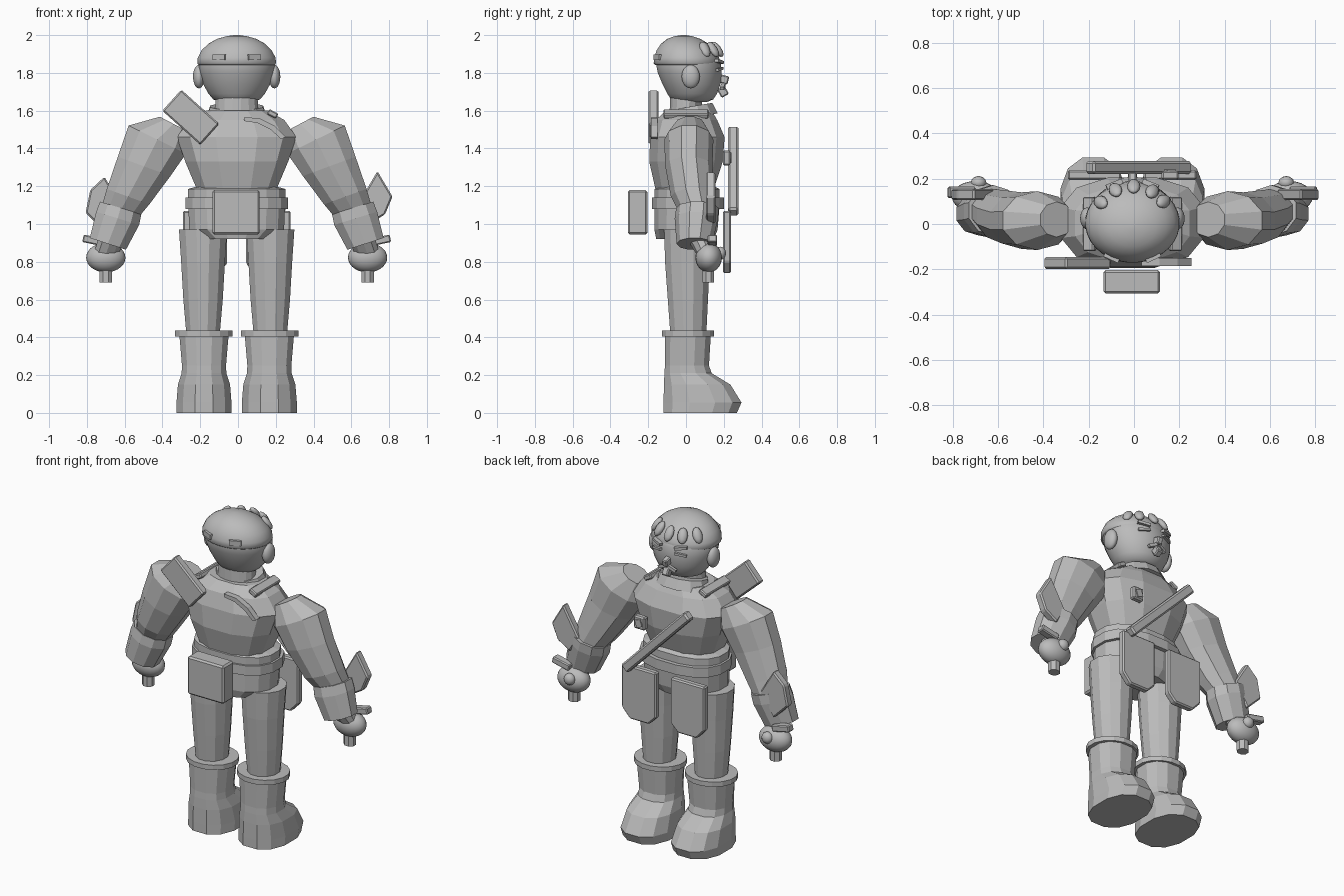
import bpy, bmesh, math
from mathutils import Vector, Matrix

X0 = -0.007  # symmetry plane of the figure
grey = bpy.data.materials.new("plain_grey")
grey.diffuse_color = (0.5, 0.5, 0.5, 1)


def finish(name, bm, smooth=False, bevel=0):
    bmesh.ops.recalc_face_normals(bm, faces=bm.faces)
    me = bpy.data.meshes.new(name)
    bm.to_mesh(me)
    bm.free()
    me.materials.append(grey)
    for p in me.polygons:
        p.use_smooth = smooth
    ob = bpy.data.objects.new(name, me)
    bpy.context.collection.objects.link(ob)
    if bevel:
        m = ob.modifiers.new("bevel", "BEVEL")
        m.width, m.segments = bevel, 1
    return ob


def loft(name, rings, n=12, s=1, power=1.0, smooth=False):
    """Skin rings of (x, y, z, half width, half depth, tilt in degrees)."""
    bm = bmesh.new()
    loops = []
    for cx, cy, cz, ra, rb, tilt in rings:
        t, loop = math.radians(tilt), []
        for i in range(n):
            w = 2 * math.pi * (i + 0.5) / n
            c, d = math.cos(w), math.sin(w)
            c = math.copysign(abs(c) ** power, c) * ra
            d = math.copysign(abs(d) ** power, d) * rb
            loop.append(bm.verts.new((X0 + s * (cx + c * math.cos(t)), cy + d, cz + c * math.sin(t))))
        loops.append(loop)
    for a, b in zip(loops, loops[1:]):
        for i in range(n):
            bm.faces.new((a[i], a[(i + 1) % n], b[(i + 1) % n], b[i]))
    bm.faces.new(loops[0])
    bm.faces.new(loops[-1])
    return finish(name, bm, smooth)


def column(name, rows, x=0, s=1, **kw):
    """Upright loft from rows of (z, half width, back y, front y)."""
    return loft(name, [(x, (a + b) / 2, z, r, (b - a) / 2, 0) for z, r, a, b in rows], s=s, **kw)


def box(name, loc, size, rot=(0, 0, 0), bevel=0):
    bm = bmesh.new()
    bmesh.ops.create_cube(bm, size=1, matrix=Matrix.Diagonal((*size, 1)))
    ob = finish(name, bm, bevel=bevel)
    ob.location, ob.rotation_euler = loc, [math.radians(r) for r in rot]
    return ob


def ball(name, loc, radii, rot=(0, 0, 0), u=24, v=14):
    bm = bmesh.new()
    bmesh.ops.create_uvsphere(bm, u_segments=u, v_segments=v, radius=1, matrix=Matrix.Diagonal((*radii, 1)))
    ob = finish(name, bm, smooth=True)
    ob.location, ob.rotation_euler = loc, [math.radians(r) for r in rot]
    return ob


def plate(name, pts, y0, y1, s=1, bevel=0.008):
    """Flat outline in x and z, thickened from y0 to y1."""
    bm = bmesh.new()
    f = bm.faces.new([bm.verts.new((X0 + s * x, y0, z)) for x, z in pts])
    new = bmesh.ops.extrude_face_region(bm, geom=[f])["geom"]
    bmesh.ops.translate(bm, vec=(0, y1 - y0, 0), verts=[g for g in new if isinstance(g, bmesh.types.BMVert)])
    return finish(name, bm, bevel=bevel)


# Head with a slightly overhanging cap
column("face", [(1.645, 0.09, -0.06, 0.11), (1.66, 0.125, -0.08, 0.145), (1.69, 0.15, -0.10, 0.165),
                (1.74, 0.178, -0.125, 0.183), (1.80, 0.197, -0.15, 0.19), (1.85, 0.203, -0.16, 0.185),
                (1.90, 0.185, -0.15, 0.165)], n=32, smooth=True)
column("cap", [(1.843, 0.203, -0.165, 0.178), (1.85, 0.209, -0.172, 0.182), (1.88, 0.207, -0.17, 0.176),
               (1.92, 0.186, -0.156, 0.156), (1.955, 0.15, -0.132, 0.118), (1.98, 0.105, -0.1, 0.077),
               (1.994, 0.055, -0.062, 0.035), (2.0, 0.015, -0.025, 0.0)], n=32, smooth=True)
column("neck", [(1.55, 0.12, -0.09, 0.08), (1.68, 0.112, -0.085, 0.09)], n=16, smooth=False)
for s, side in ((-1, "left"), (1, "right")):
    ball(side + "_ear", (X0 + s * 0.2, 0.025, 1.78), (0.031, 0.048, 0.062))
    # Face details and buckles on the back of the cap
    box(side + "_eye", (X0 + s * 0.08, 0.177, 1.82), (0.07, 0.02, 0.014), (0, s * 8, -s * 22))
    box(side + "_brow", (X0 + s * 0.08, 0.176, 1.86), (0.075, 0.022, 0.016), (0, -s * 8, -s * 22))
    box(side + "_moustache", (X0 + s * 0.033, 0.195, 1.728), (0.055, 0.02, 0.018), (0, s * 25, -s * 10))
    box(side + "_cap_buckle", (X0 + s * 0.092, -0.148, 1.883), (0.07, 0.022, 0.03), (0, 0, s * 25))
box("nose", (X0, 0.2, 1.765), (0.035, 0.05, 0.045), (-15, 0, 0), 0.006)
box("chin_beard", (X0, 0.196, 1.7), (0.04, 0.045, 0.05), (30, 0, 0), 0.006)
for a in (-58, -27, 2, 32, 56):
    r = math.radians(a)
    ball("hair_tuft", (X0 + 0.165 * math.sin(r), 0.152 * math.cos(r) + 0.015, 1.925),
         (0.03, 0.02, 0.048), (35, 0, -a), 8, 6)

# Torso, collar and waist
column("torso", [(1.18, 0.215, -0.165, 0.15), (1.33, 0.28, -0.2, 0.2), (1.46, 0.325, -0.195, 0.21),
                 (1.55, 0.26, -0.165, 0.17), (1.60, 0.17, -0.11, 0.14)], n=12, power=0.8)
collar = column("collar", [(-0.03, 0.165, -0.125, 0.15), (0.03, 0.145, -0.10, 0.13)], n=12)
collar.location, collar.rotation_euler = (0, 0.02, 1.59), (math.radians(10), 0, 0)
column("waist", [(1.13, 0.262, -0.17, 0.18), (1.185, 0.262, -0.17, 0.18), (1.2, 0.21, -0.15, 0.15)], n=16, power=0.85)
column("belt", [(1.08, 0.275, -0.182, 0.205), (1.14, 0.275, -0.182, 0.205)], n=16, power=0.85)
column("hips", [(0.92, 0.18, -0.16, 0.15), (0.97, 0.255, -0.17, 0.17), (1.09, 0.26, -0.17, 0.18)], n=16, power=0.85)

for s, side in ((-1, "left"), (1, "right")):
    # Legs and boots
    column(side + "_leg", [(0.40, 0.09, -0.085, 0.11), (0.6, 0.108, -0.1, 0.12), (0.8, 0.12, -0.115, 0.13),
                           (0.97, 0.132, -0.12, 0.14)], x=0.178, s=s)
    column(side + "_boot_cuff", [(0.405, 0.155, -0.13, 0.15), (0.435, 0.155, -0.13, 0.15)], x=0.175, s=s, n=16)
    column(side + "_boot", [(0, 0.15, -0.125, 0.275), (0.055, 0.15, -0.125, 0.30), (0.15, 0.142, -0.122, 0.24),
                            (0.21, 0.122, -0.118, 0.14), (0.25, 0.12, -0.115, 0.125), (0.41, 0.134, -0.115, 0.135)],
           x=0.173, s=s, power=0.85)
    # Arms
    loft(side + "_arm", [(0.335, 0.02, 1.53, 0.085, 0.078, 28), (0.42, 0.015, 1.447, 0.178, 0.13, 26),
                         (0.49, 0.015, 1.305, 0.156, 0.125, 20), (0.575, 0.035, 1.145, 0.126, 0.115, 20),
                         (0.62, 0.06, 1.06, 0.105, 0.095, 18)], n=10, s=s)
    loft(side + "_gauntlet", [(0.614, 0.06, 1.085, 0.12, 0.112, 17), (0.63, 0.055, 1.03, 0.125, 0.115, 17),
                              (0.682, 0.045, 0.895, 0.106, 0.095, 18)], n=10, s=s)
    loft(side + "_wrist", [(0.66, 0.06, 0.93, 0.07, 0.06, 15), (0.692, 0.11, 0.84, 0.07, 0.055, 0)], n=10, s=s)
    ball(side + "_hand", (X0 + s * 0.693, 0.12, 0.822), (0.104, 0.07, 0.078))
    ball(side + "_thumb", (X0 + s * 0.68, 0.182, 0.845), (0.035, 0.03, 0.035), u=12, v=8)
    column(side + "_grip", [(0.69, 0.036, 0.085, 0.152), (0.78, 0.036, 0.085, 0.152)], x=0.693, s=s, n=8)
    box(side + "_wrist_tab", (X0 + s * 0.755, 0.14, 0.912), (0.12, 0.05, 0.04), (0, -s * 12, 0), 0.006)
    # Hip pouches, front shoulder strap
    plate(side + "_hip_pouch", [(0.05, 1.07), (0.285, 1.07), (0.285, 0.80), (0.23, 0.74), (0.10, 0.74), (0.05, 0.79)],
          0.195, 0.238, s)
    box(side + "_shoulder_strap", (X0 + s * 0.19, 0.0, 1.583), (0.055, 0.24, 0.03), (0, s * 28, 0), 0.006)

# Forearm plates
plate("left_arm_plate", [(0.80, 1.06), (0.775, 1.18), (0.70, 1.25), (0.61, 1.10), (0.70, 0.96)], 0.105, 0.155, -1)
plate("right_arm_plate", [(0.745, 1.28), (0.825, 1.145), (0.785, 1.05), (0.70, 1.0), (0.64, 1.10)], 0.105, 0.155)

# Gear: back pouch, back slab, diagonal baton and chest badge
box("back_pouch", (-0.01, -0.256, 1.062), (0.25, 0.104, 0.235), bevel=0.01)
box("back_slab", (-0.25, -0.172, 1.565), (0.27, 0.052, 0.15), (0, 42, 0), 0.008)
box("baton", (0.02, 0.25, 1.28), (0.62, 0.056, 0.058), (0, 45.5, 0), 0.01)
box("chest_badge", (0.16, 0.215, 1.35), (0.075, 0.04, 0.08), bevel=0.008)
box("badge_inset", (0.16, 0.237, 1.35), (0.04, 0.009, 0.045), (0, 20, 0))
# Curved strap across the upper back
pts = [(0.04, 1.565), (0.12, 1.56), (0.2, 1.52), (0.26, 1.46), (0.235, 1.45), (0.18, 1.50), (0.11, 1.535), (0.04, 1.545)]
plate("back_strap", pts, -0.185, -0.15, bevel=0)
